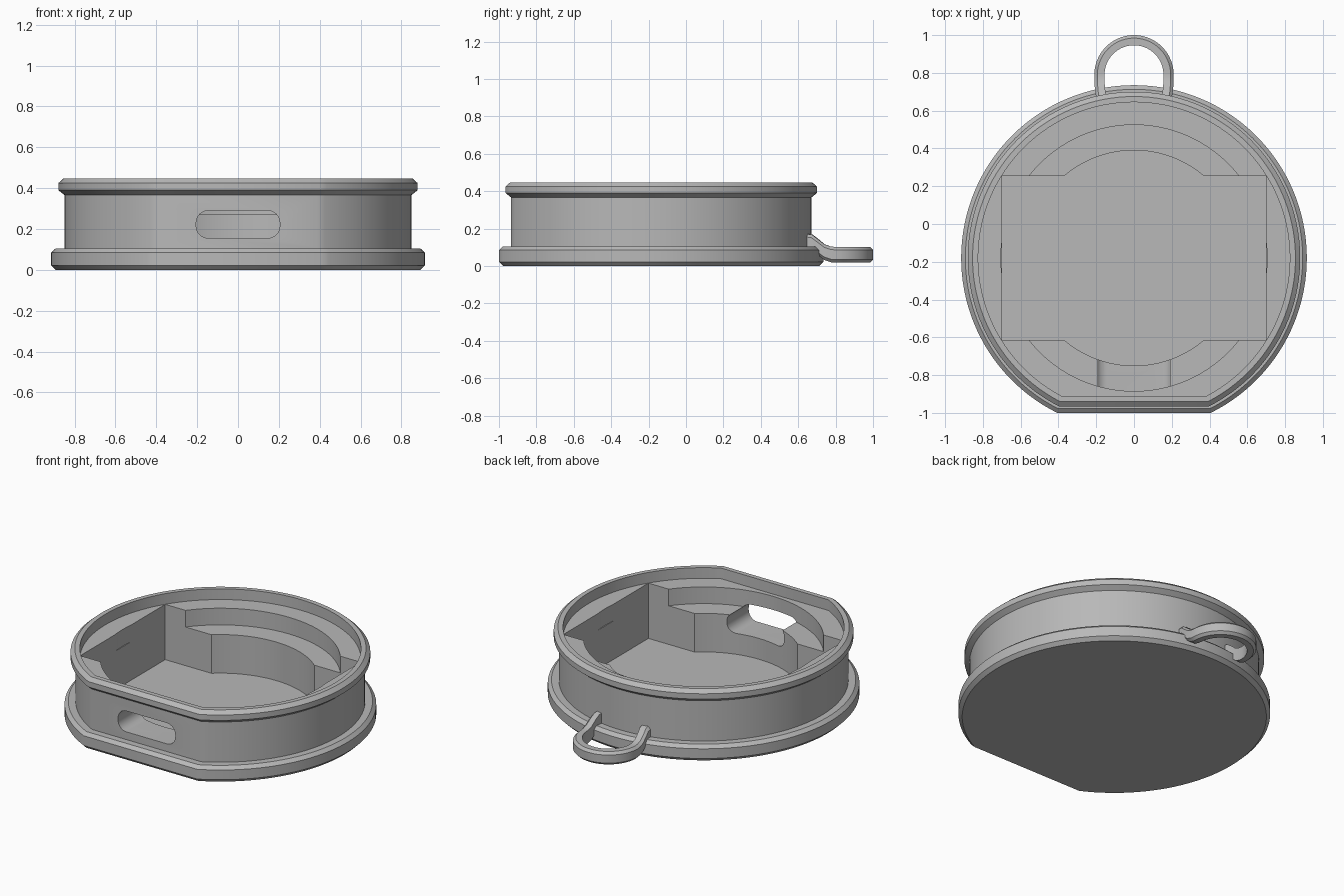
import bpy, bmesh
from math import sin, cos, acos, asin, pi
from mathutils import Vector

cube = bpy.data.objects.get("Cube")
if cube:
    bpy.data.objects.remove(cube, do_unlink=True)

CY = -0.18      # centre of the round case
CUT = 0.095     # how far the front flat cuts into the circle

grey = bpy.data.materials.new("plain_grey")
grey.use_nodes = True
grey.diffuse_color = (0.48, 0.48, 0.48, 1)
grey.node_tree.nodes["Principled BSDF"].inputs["Base Color"].default_value = (0.48, 0.48, 0.48, 1)


def loft(name, rings):
    """Closed solid from a stack of vertex loops with equal counts."""
    bm = bmesh.new()
    loops = [[bm.verts.new(p) for p in ring] for ring in rings]
    n = len(loops[0])
    for a, b in zip(loops, loops[1:]):
        for i in range(n):
            j = (i + 1) % n
            bm.faces.new((a[i], a[j], b[j], b[i]))
    bm.faces.new(loops[0][::-1])
    bm.faces.new(loops[-1])
    bmesh.ops.recalc_face_normals(bm, faces=bm.faces)
    mesh = bpy.data.meshes.new(name)
    bm.to_mesh(mesh)
    bm.free()
    obj = bpy.data.objects.new(name, mesh)
    bpy.context.collection.objects.link(obj)
    mesh.materials.append(grey)
    return obj


def arc(r, start, end, n, cx=0, cy=0):
    return [(cx + r * cos(start + (end - start) * i / n),
             cy + r * sin(start + (end - start) * i / n)) for i in range(n + 1)]


def d_ring(r, z):
    """Circle with a flat chord at the front."""
    half = acos((r - CUT) / r)
    return [(x, y, z) for x, y in arc(r, -pi / 2 + half, 1.5 * pi - half, 110, cy=CY)]


def activate(obj):
    bpy.ops.object.select_all(action='DESELECT')
    obj.select_set(True)
    bpy.context.view_layer.objects.active = obj


def cut(obj, cutter):
    cutter.hide_render = True
    mod = obj.modifiers.new("cut", 'BOOLEAN')
    mod.operation = 'DIFFERENCE'
    mod.solver = 'EXACT'
    mod.object = cutter
    activate(obj)
    bpy.ops.object.modifier_apply(modifier=mod.name)
    bpy.data.objects.remove(cutter, do_unlink=True)


# Case: flange, wall, rim and the shallow lid recess
profile = [(0.893, 0), (0.915, 0.022), (0.915, 0.085), (0.893, 0.105), (0.85, 0.105),
           (0.85, 0.366), (0.88, 0.39), (0.88, 0.425), (0.855, 0.447),
           (0.825, 0.447), (0.825, 0.378)]
case = loft("case_body", [d_ring(r, z) for r, z in profile])

# Round ledge
ledge = arc(0.705, 0, 2 * pi, 96, cy=CY)[:-1]
cut(case, loft("ledge_cutter", [[(x, y, z) for x, y in ledge] for z in (0.27, 0.6)]))

# Deep pocket: rectangle with round bulges at front and back
HX, HY, R = 0.70, 0.435, 0.57
a = asin(HY / R)
half = [(HX, HY)] + arc(R, a, pi - a, 40) + [(-HX, HY)]
pocket = half + [(-x, -y) for x, y in half]
cut(case, loft("pocket_cutter", [[(x, y + CY, z) for x, y in pocket] for z in (0.02, 0.6)]))

# Rounded slot through the front wall
slot = []
for k, (sx, sz) in enumerate([(1, 1), (-1, 1), (-1, -1), (1, -1)]):
    slot += arc(0.06, k * pi / 2, (k + 1) * pi / 2, 8, sx * 0.145, 0.2225 + sz * 0.0075)
cut(case, loft("slot_cutter", [[(x, y, z) for x, z in slot] for y in (-1.1, -0.6)]))

# Hanging loop: chamfered bar swept round an arch, its legs rising to the wall
leg = [(0.17, 0.64, 0.13), (0.174, 0.675, 0.125), (0.179, 0.705, 0.102),
       (0.182, 0.74, 0.074), (0.183, 0.775, 0.062)]
path = [Vector(p) for p in leg]
path += [Vector((x, y, 0.06)) for x, y in arc(0.183, 0.05, pi - 0.05, 36, cy=0.79)]
path += [Vector((-x, y, z)) for x, y, z in reversed(leg)]
W, H, C = 0.027, 0.042, 0.016
section = [(-W, H), (W - C, H), (W, H - C), (W, C - H), (W - C, -H), (-W, -H)]
rings = []
for i, p in enumerate(path):
    t = path[min(i + 1, len(path) - 1)] - path[max(i - 1, 0)]
    side = Vector((t.y, -t.x, 0)).normalized()
    rings.append([p + side * u + Vector((0, 0, v)) for u, v in section])
loop = loft("hanging_loop", rings)

for obj in (case, loop):
    activate(obj)
    bpy.ops.object.shade_smooth_by_angle(angle=pi / 6)
